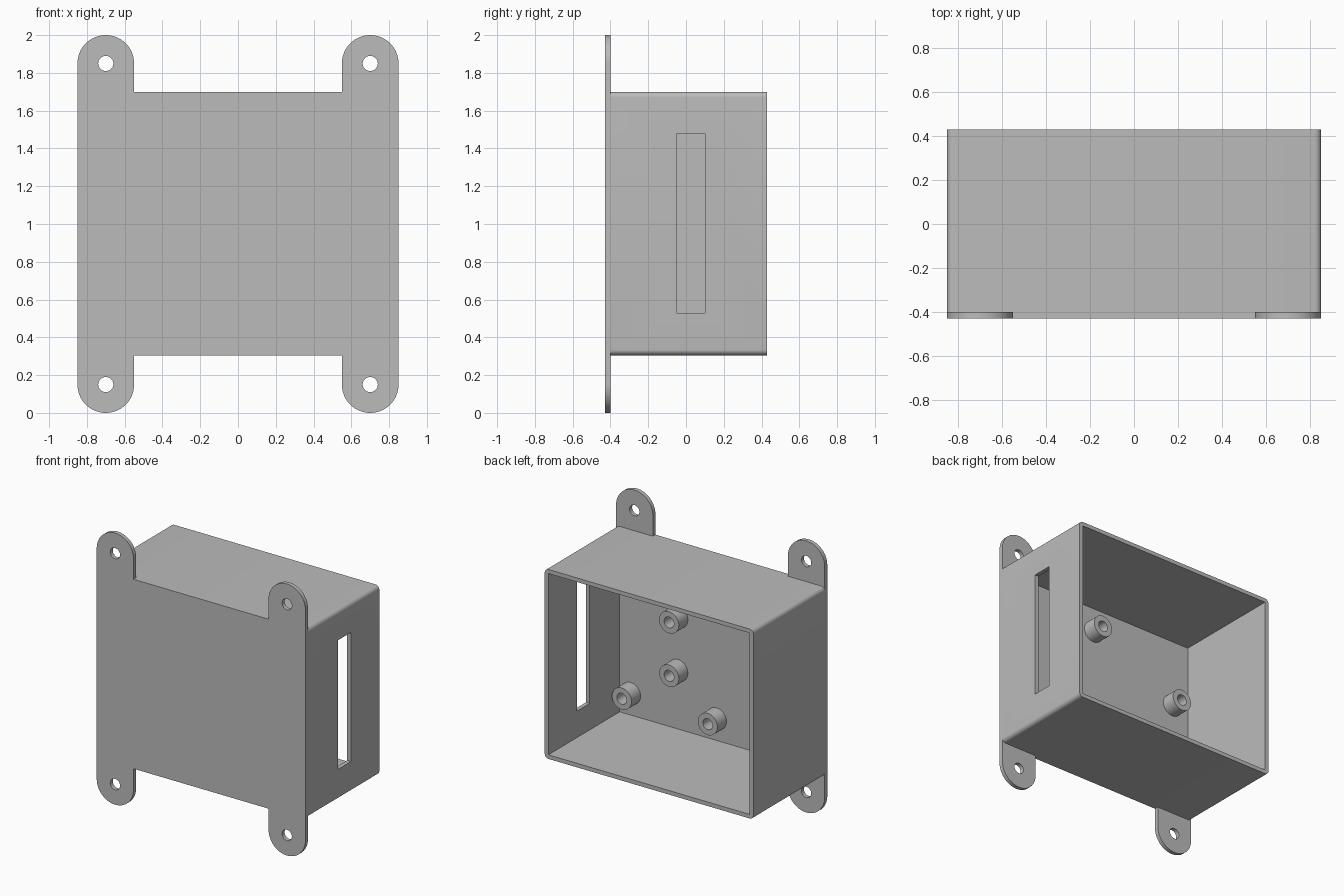
import bpy, bmesh
from math import sin, cos, pi
from mathutils import Matrix

if "Cube" in bpy.data.objects:
    bpy.data.objects.remove(bpy.data.objects["Cube"])

FRONT, FLOOR, BACK = -0.43, -0.40, 0.43     # depth of plate face, inner floor, open rim
HALF_W, BOTTOM, TOP = 0.85, 0.305, 1.70
WALL = 0.03
EAR_R = 0.15
MID = (BOTTOM + TOP) / 2

grey = bpy.data.materials.new("plain grey")
grey.use_nodes = True
grey.diffuse_color = (0.5, 0.5, 0.5, 1)
grey.node_tree.nodes["Principled BSDF"].inputs["Base Color"].default_value = (0.5, 0.5, 0.5, 1)


def arc(cx, cz, r, start, end, steps):
    angles = [start + (end - start) * i / steps for i in range(steps + 1)]
    return [(cx + r * cos(a), cz + r * sin(a)) for a in angles]


def circle(cx, cz, r, steps=40):
    return arc(cx, cz, r, 0, 2 * pi, steps)[:-1]


def rounded_rect(half_w, low, high, r):
    points = []
    corners = [(1, high - r), (-1, high - r), (-1, low + r), (1, low + r)]
    for i, (side, z) in enumerate(corners):
        points += arc(side * (half_w - r), z, r, i * pi / 2, (i + 1) * pi / 2, 8)
    return points


def prism(name, loops, y0, y1):
    """Extrude x-z outlines (inner loops become holes) from y0 to y1."""
    curve = bpy.data.curves.new(name, "CURVE")
    curve.dimensions = "2D"
    curve.fill_mode = "BOTH"
    curve.extrude = (y1 - y0) / 2
    for loop in loops:
        spline = curve.splines.new("POLY")
        spline.points.add(len(loop) - 1)
        for point, (x, z) in zip(spline.points, loop):
            point.co = (x, z, 0, 1)
        spline.use_cyclic_u = True
    source = bpy.data.objects.new(name + " outline", curve)
    bpy.context.scene.collection.objects.link(source)
    graph = bpy.context.evaluated_depsgraph_get()
    mesh = bpy.data.meshes.new_from_object(source.evaluated_get(graph))
    bpy.data.objects.remove(source)
    bm = bmesh.new()
    bm.from_mesh(mesh)
    bm.transform(Matrix.Translation((0, (y0 + y1) / 2, 0)) @ Matrix.Rotation(pi / 2, 4, "X"))
    bmesh.ops.remove_doubles(bm, verts=bm.verts, dist=0.0001)
    bmesh.ops.recalc_face_normals(bm, faces=bm.faces)
    bm.to_mesh(mesh)
    bm.free()
    mesh.materials.clear()
    mesh.materials.append(grey)
    obj = bpy.data.objects.new(name, mesh)
    bpy.context.scene.collection.objects.link(obj)
    return obj


def activate(obj):
    bpy.ops.object.select_all(action="DESELECT")
    obj.select_set(True)
    bpy.context.view_layer.objects.active = obj


# Front plate with four round mounting ears
ear_x, ear_low, ear_high = HALF_W - EAR_R, EAR_R, 2 - EAR_R
inner_x = ear_x - EAR_R
outline = arc(ear_x, ear_high, EAR_R, 0, pi, 32) + [(inner_x, TOP), (-inner_x, TOP)]
outline += arc(-ear_x, ear_high, EAR_R, 0, pi, 32)
outline += arc(-ear_x, ear_low, EAR_R, pi, 2 * pi, 32)
outline += [(-inner_x, BOTTOM), (inner_x, BOTTOM)]
outline += arc(ear_x, ear_low, EAR_R, pi, 2 * pi, 32)
screw_holes = [circle(s * ear_x, z, 0.04) for s in (-1, 1) for z in (ear_low, ear_high)]
parts = [prism("mounting_plate", [outline] + screw_holes, FRONT, FLOOR)]

# Four walls, open at the back
iw, lo, hi = HALF_W - WALL, BOTTOM + WALL, TOP - WALL
opening = [(iw, lo), (iw, hi), (-iw, hi), (-iw, lo)]
walls = prism("box_walls", [rounded_rect(HALF_W, BOTTOM, TOP, WALL), opening], FLOOR, BACK)
parts.append(walls)

# Tall slot through the left wall
slot = [(0.75, 0.53), (0.95, 0.53), (0.95, 1.48), (0.75, 1.48)]
cutter = prism("slot_cutter", [slot], -0.05, 0.10)
cutter.hide_render = True
cut = walls.modifiers.new("slot", "BOOLEAN")
cut.operation, cut.solver, cut.object = "DIFFERENCE", "EXACT", cutter
activate(walls)
bpy.ops.object.modifier_apply(modifier=cut.name)
bpy.data.objects.remove(cutter)

# Hollow board standoffs: two rectangles of four
for board, xs, zs in (("tall_board", (0.03, 0.73), (0.495, 1.485)),
                      ("wide_board", (-0.68, 0.345), (0.767, 1.16))):
    for x in xs:
        for z in zs:
            parts.append(prism(board + "_standoff", [circle(x, z, 0.08), circle(x, z, 0.04)],
                               FLOOR, FLOOR + 0.105))

for part in parts:
    activate(part)
    bpy.ops.object.shade_smooth_by_angle(angle=pi / 6)
